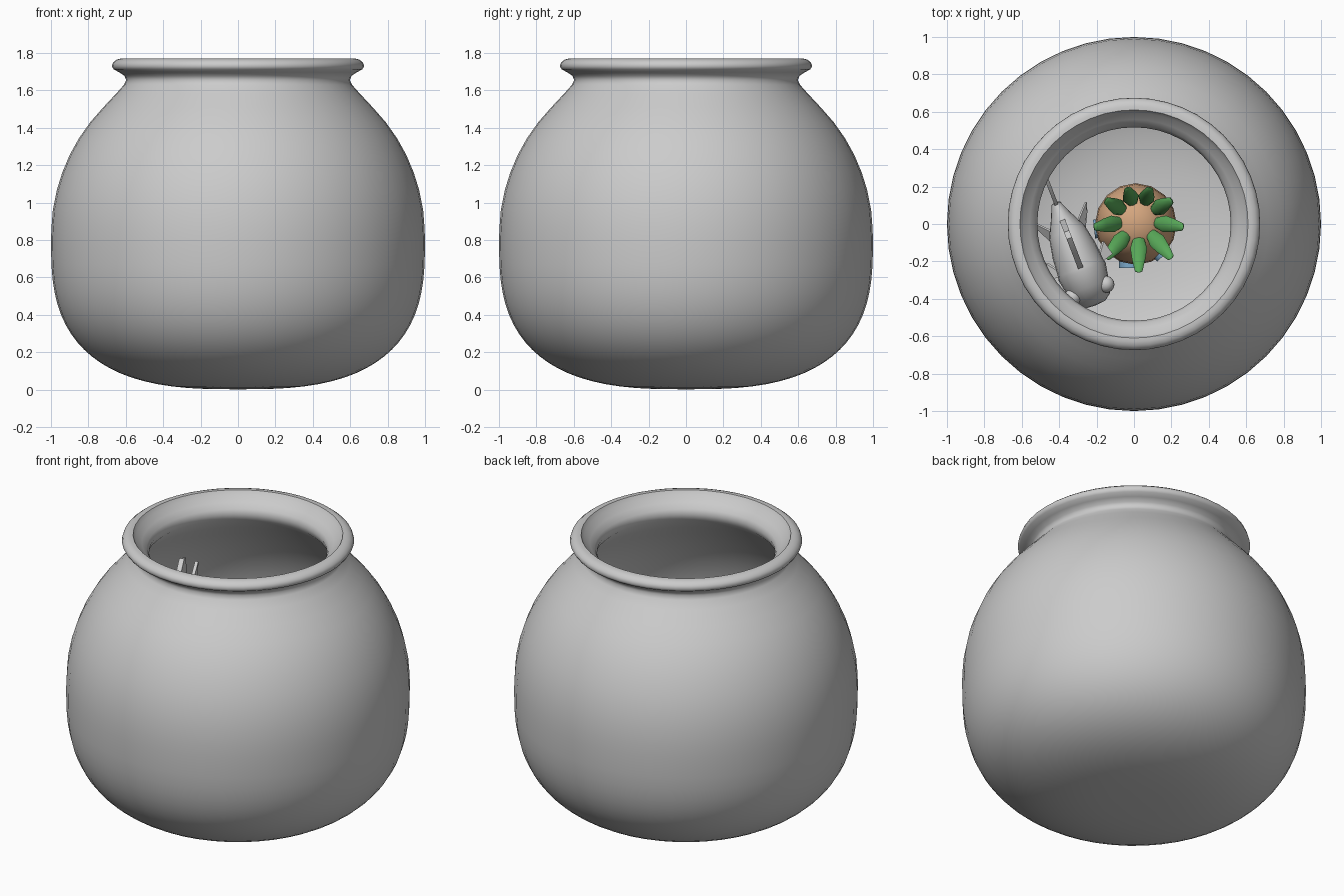
import bpy, bmesh, math
from mathutils import Matrix

if "Cube" in bpy.data.objects:
    bpy.data.objects.remove(bpy.data.objects["Cube"])


def material(name, rgb):
    m = bpy.data.materials.new(name)
    m.diffuse_color = (*rgb, 1)
    m.use_nodes = True
    m.node_tree.nodes["Principled BSDF"].inputs["Base Color"].default_value = m.diffuse_color
    return m


ORANGE = material("orange", (0.66, 0.38, 0.21))
GREEN = material("green", (0.10, 0.40, 0.10))
BLUE = material("blue", (0.2, 0.4, 0.6))


def finish(bm, name, mat=None, matrix=None, angle=40):
    bmesh.ops.remove_doubles(bm, verts=bm.verts, dist=1e-5)
    bmesh.ops.recalc_face_normals(bm, faces=bm.faces)
    if matrix:
        bm.transform(matrix)
    me = bpy.data.meshes.new(name)
    bm.to_mesh(me)
    bm.free()
    ob = bpy.data.objects.new(name, me)
    bpy.context.collection.objects.link(ob)
    if mat:
        me.materials.append(mat)
    bpy.ops.object.select_all(action='DESELECT')
    ob.select_set(True)
    bpy.context.view_layer.objects.active = ob
    bpy.ops.object.shade_smooth_by_angle(angle=math.radians(angle))
    return ob


def loft(rings, name, mat=None, matrix=None, angle=40):
    bm = bmesh.new()
    loops = [[bm.verts.new(p) for p in r] for r in rings]
    n = len(loops[0])
    for a, b in zip(loops, loops[1:]):
        for i in range(n):
            j = (i + 1) % n
            bm.faces.new((a[i], a[j], b[j], b[i]))
    return finish(bm, name, mat, matrix, angle)


def lathe(profile, name, steps, mat=None, matrix=None, angle=40):
    rings = [[(r * math.cos(2 * math.pi * i / steps), r * math.sin(2 * math.pi * i / steps), z)
              for i in range(steps)] for r, z in profile]
    return loft(rings, name, mat, matrix, angle)


def prism(points, vec, name, mat=None, matrix=None, angle=30):
    """Flat outline pushed out along vec."""
    bm = bmesh.new()
    f = bm.faces.new([bm.verts.new(p) for p in points])
    ext = bmesh.ops.extrude_face_region(bm, geom=[f])
    bmesh.ops.translate(bm, vec=vec, verts=[v for v in ext["geom"] if isinstance(v, bmesh.types.BMVert)])
    return finish(bm, name, mat, matrix, angle)


def bowl_bottom(radius, z_low, z_mid, p=2.8, n=20):
    """Rounded, flat-bottomed lower half from the centre out to the widest ring."""
    pts = []
    for i in range(n + 1):
        a = math.pi / 2 * i / n
        pts.append((radius * math.sin(a) ** (2 / p),
                    z_mid - (z_mid - z_low) * max(0, math.cos(a)) ** (2 / p)))
    return pts


# Glass bowl: outer wall, flared lip, inner wall and floor
outer = bowl_bottom(1, 0.002, 0.8) + [
    (0.997, 0.87), (0.99, 0.96), (0.968, 1.07), (0.94, 1.16), (0.9, 1.255), (0.85, 1.345), (0.79, 1.43),
    (0.72, 1.51), (0.65, 1.585), (0.61, 1.63), (0.598, 1.655), (0.607, 1.678), (0.635, 1.697),
    (0.665, 1.713), (0.675, 1.73), (0.668, 1.75), (0.65, 1.764), (0.63, 1.77)]
inner = [(0.61, 1.77), (0.595, 1.745), (0.558, 1.715), (0.53, 1.685), (0.517, 1.655), (0.53, 1.615),
         (0.6, 1.535), (0.67, 1.46), (0.735, 1.385), (0.79, 1.305), (0.838, 1.22), (0.875, 1.13),
         (0.9, 1.05), (0.92, 0.95), (0.926, 0.87)] + bowl_bottom(0.93, 0.07, 0.8)[::-1]
lathe(outer + inner, "bowl", 48, angle=52)

# Pineapple house body
body_h, body_r, floor = 0.62, 0.218, 0.05
prof = [(body_r * max(0, math.sin(math.pi * t / 12)) ** 0.8,
         floor + body_h / 2 * (1 - math.cos(math.pi * t / 12))) for t in range(13)]
lathe(prof, "pineapple_body", 16, ORANGE, Matrix.Translation((0.01, 0, 0)))

# Crown leaves, front ones leaning further out
for k in range(9):
    a = -math.pi / 2 + k * 2 * math.pi / 9
    front = (1 - math.sin(a)) / 2
    M = (Matrix.Translation((0.025, 0.025, floor + body_h - 0.04)) @ Matrix.Rotation(a, 4, 'Z')
         @ Matrix.Translation((0.09, 0, 0)) @ Matrix.Rotation(math.radians(18 + 28 * front), 4, 'Y')
         @ Matrix.Diagonal((0.5, 1, 1, 1)))
    lathe([(0, 0), (0.028, 0.01), (0.045, 0.09), (0.036, 0.17), (0.02, 0.26), (0, 0.272)],
          "leaf", 8, GREEN, M)

# Round windows and arched door on the pineapple
for a, z in ((-48, 0.42), (187, 0.3)):
    M = (Matrix.Translation((0.01, 0, z)) @ Matrix.Rotation(math.radians(a), 4, 'Z')
         @ Matrix.Translation((0.21, 0, 0)) @ Matrix.Rotation(math.pi / 2, 4, 'Y'))
    lathe([(0, -0.04), (0.05, -0.04), (0.05, 0.015), (0.035, 0.015), (0.035, 0), (0, 0)], "window", 16, BLUE, M)
arch = [(-0.06, 0), (0.06, 0)] + [(0.06 * math.cos(t * math.pi / 8), 0.14 + 0.06 * math.sin(t * math.pi / 8))
                                 for t in range(9)]
prism([(x - 0.02, -0.235, z + 0.06) for x, z in arch], (0, 0.1, 0), "door", BLUE)

# Fish body: x forward, y left, z up in its own frame
FISH = Matrix.Translation((-0.31, -0.17, 1.16)) @ Matrix.Rotation(math.radians(-69), 4, 'Z')
sections = [(0.285, 0, 0, -0.02), (0.28, 0.06, 0.045, -0.02), (0.25, 0.1, 0.095, -0.01), (0.18, 0.118, 0.14, 0),
            (0.09, 0.135, 0.165, 0), (0.07, 0.13, 0.165, 0), (-0.03, 0.122, 0.16, 0), (-0.14, 0.1, 0.12, 0.01),
            (-0.23, 0.055, 0.075, 0.02), (-0.3, 0.025, 0.05, 0.02), (-0.31, 0, 0, 0.02)]
loft([[(x, w * math.cos(t * math.pi / 10), c + h * math.sin(t * math.pi / 10)) for t in range(20)]
      for x, w, h, c in sections], "fish_body", None, FISH)

# Fish fins and tail
dorsal = [(0.08, 0.13), (0.05, 0.23), (-0.02, 0.33), (-0.1, 0.39), (-0.14, 0.38), (-0.17, 0.24), (-0.21, 0.08)]
prism([(x, -0.015, z) for x, z in dorsal], (0, 0.03, 0), "dorsal_fin", None, FISH)
tail = [(-0.28, 0.06), (-0.37, 0.16), (-0.46, 0.21), (-0.45, 0.1), (-0.4, 0.02),
        (-0.45, -0.07), (-0.45, -0.16), (-0.37, -0.11), (-0.28, -0.01)]
prism([(x, -0.01, z) for x, z in tail], (0, 0.02, 0), "tail_fin", None, FISH)
for s in (1, -1):
    prism([(0.08, s * 0.11, -0.04), (0.04, s * 0.11, -0.08), (-0.02, s * 0.155, -0.16), (0.06, s * 0.175, -0.14)],
          (0, s * 0.012, 0), "pectoral_fin", None, FISH)
    prism([(-0.08, s * 0.07, -0.08), (-0.16, s * 0.06, -0.07), (-0.25, s * 0.145, -0.16), (-0.2, s * 0.13, -0.17)],
          (0, s * 0.012, 0), "pelvic_fin", None, FISH)
    # Bulging eyes
    bm = bmesh.new()
    bmesh.ops.create_uvsphere(bm, u_segments=16, v_segments=10, radius=0.045,
                              matrix=Matrix.Translation((0.2, s * 0.095, 0.06)))
    finish(bm, "eye", None, FISH)
